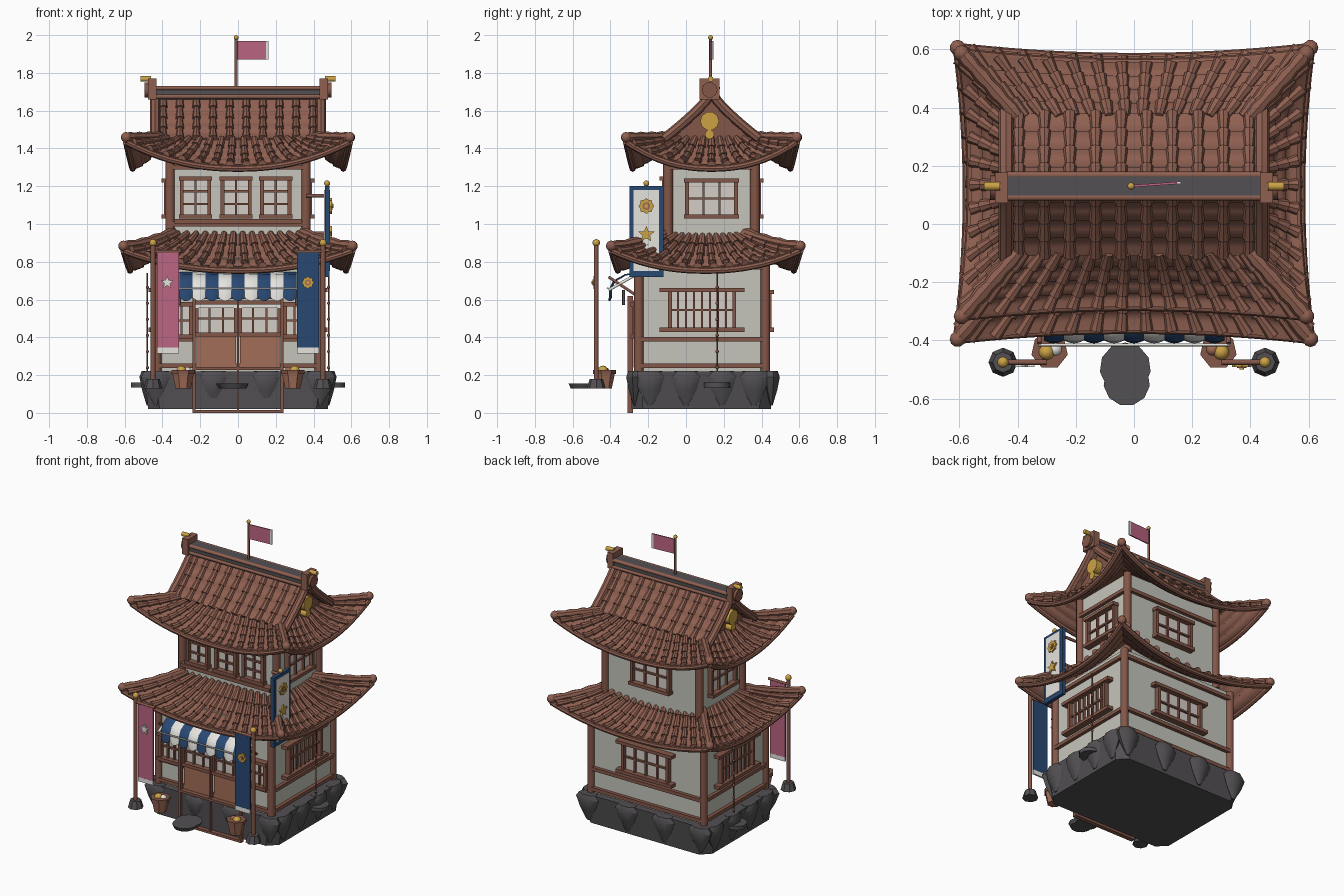
import bpy, bmesh, math
from mathutils import Matrix, Vector

if "Cube" in bpy.data.objects:
    bpy.data.objects.remove(bpy.data.objects["Cube"])

def material(name, *c):
    m = bpy.data.materials.new(name)
    m.diffuse_color = (*c, 1)
    m.use_nodes = True
    m.node_tree.nodes["Principled BSDF"].inputs["Base Color"].default_value = m.diffuse_color
    return m
ROOF = material("roof_tile_brown", .27, .115, .08)
WOOD = material("wood_brown", .23, .095, .065)
DOOR = material("door_brown", .36, .155, .095)
WALL = material("plaster", .56, .56, .50)
STONE = material("stone_grey", .085, .08, .085)
BLUE = material("cloth_blue", .022, .065, .17)
PINK = material("cloth_pink", .50, .13, .22)
GOLD = material("gold", .60, .36, .06)
WHITE = material("cloth_white", .78, .77, .73)
PANE = material("paper_pane", .66, .61, .57)
I = Matrix()

def make(name, bm, mat, M=I, recalc=True):
    bm.transform(M)
    if recalc:
        bmesh.ops.recalc_face_normals(bm, faces=bm.faces)
    for f in bm.faces:
        f.smooth = True
    for e in bm.edges:
        e.smooth = len(e.link_faces) == 2 and e.calc_face_angle(0) < math.radians(38)
    me = bpy.data.meshes.new(name)
    bm.to_mesh(me)
    bm.free()
    me.materials.append(mat)
    ob = bpy.data.objects.new(name, me)
    bpy.context.collection.objects.link(ob)
    return ob

def box(name, c, s, mat, M=I):
    bm = bmesh.new()
    bmesh.ops.create_cube(bm, size=1, matrix=Matrix.Translation(c) @ Matrix.Diagonal((*s, 1)))
    return make(name, bm, mat, M)

def sweep(bm, pts, radii, sides=8):
    pts = [Vector(p) for p in pts]
    rings = []
    for i, p in enumerate(pts):
        t = (pts[min(i + 1, len(pts) - 1)] - pts[max(i - 1, 0)]).normalized()
        a = t.cross(Vector((1, 0, 0) if abs(t.z) > .95 else (0, 0, 1))).normalized()
        b = a.cross(t)
        r = radii[i] if isinstance(radii, list) else radii
        rings.append([bm.verts.new(p + r * (a * math.cos(k * math.tau / sides) + b * math.sin(k * math.tau / sides)))
                      for k in range(sides)])
    for r0, r1 in zip(rings, rings[1:]):
        for k in range(sides):
            bm.faces.new((r0[k], r0[k - 1], r1[k - 1], r1[k]))
    bm.faces.new(rings[0])
    bm.faces.new(rings[-1][::-1])

def rod(name, p, q, r, mat, M=I, sides=10):
    bm = bmesh.new()
    rr = r if isinstance(r, list) else [r, r]
    sweep(bm, [p, q], rr, sides)
    return make(name, bm, mat, M)

def ball(name, c, r, mat, M=I):
    bm = bmesh.new()
    bmesh.ops.create_uvsphere(bm, u_segments=10, v_segments=7, radius=r, matrix=Matrix.Translation(c))
    return make(name, bm, mat, M)

def prism(name, pts, y0, y1, mat, M=I):
    # outline in local x/z, extruded along local y
    bm = bmesh.new()
    a, b = ([bm.verts.new((x, y, z)) for x, z in pts] for y in (y0, y1))
    bm.faces.new(a)
    bm.faces.new(b[::-1])
    for i in range(len(pts)):
        bm.faces.new((a[i], a[i - 1], b[i - 1], b[i]))
    return make(name, bm, mat, M)

def star(name, x, z, r, y, mat, M=I, n=5, inner=.45):
    pts = [(x + (r if i % 2 == 0 else r * inner) * math.sin(i * math.pi / n),
            z + (r if i % 2 == 0 else r * inner) * math.cos(i * math.pi / n)) for i in range(2 * n)]
    prism(name, pts, y, y - .012, mat, M)

def flower(name, x, z, r, y, M=I):
    star(name, x, z, r, y, GOLD, M, 8, .82)
    rod(name + "_ring", (x, y, z), (x, y - .015, z), r * .5, DOOR, M)
    rod(name + "_core", (x, y, z), (x, y - .02, z), r * .25, GOLD, M)

def face(k, hx, hy, cy):
    # local frame of wall k (front, right, back, left): x along, -y outward
    d = hy if k % 2 == 0 else hx
    return Matrix.Translation((0, cy, 0)) @ Matrix.Rotation(k * math.pi / 2, 4, 'Z') @ Matrix.Translation((0, -d, 0))

def window(name, M, u, z, w, h, cols, rows, ext=.0):
    box(name + "_pane", (u, -.004, z), (w, .008, h), PANE, M)
    for s in (-1, 1):
        box(name + "_jamb", (u + s * w / 2, -.015, z), (.02, .035, h), WOOD, M)
        box(name + "_rail", (u, -.02, z + s * h / 2), (w + .03 + ext, .05, .022), WOOD, M)
    for i in range(1, cols):
        box(name + "_bar", (u - w / 2 + w * i / cols, -.012, z), (.011, .022, h), WOOD, M)
    for i in range(1, rows):
        box(name + "_crossbar", (u, -.012, z - h / 2 + h * i / rows), (w, .02, .011), WOOD, M)

ROWS = 4
STEPS = [x for j in range(ROWS) for x in ((j / ROWS + .001, 0), ((j + .5) / ROWS, .005), ((j + 1) / ROWS, .01))]

def tiled(name, P, width, M):
    # pan sheet with stepped rows, plus round cover tiles down the slope
    n = round(width / .086)
    bm = bmesh.new()
    g = [[bm.verts.new(P(-1 + i / 12, t) + Vector((0, 0, h))) for t, h in STEPS] for i in range(25)]
    for a, b in zip(g, g[1:]):
        for j in range(len(STEPS) - 1):
            bm.faces.new((a[j], a[j + 1], b[j + 1], b[j]))
    ob = make(name + "_pan", bm, ROOF, M, False)
    mod = ob.modifiers.new("thickness", 'SOLIDIFY')
    mod.thickness, mod.offset = .022, -1
    bm = bmesh.new()
    for i in range(n):
        s = -1 + 2 * (i + .5) / n
        sweep(bm, [P(s, t) + Vector((0, 0, .008)) for t, h in STEPS], [.015 + h * .8 for t, h in STEPS])
    make(name + "_cover_tiles", bm, ROOF, M)

def skirt(name, hx, hy, HX, HY, cy, zi, zm, zc):
    for k in range(4):
        a, A, d, D = (hx, HX, hy, HY) if k % 2 == 0 else (hy, HY, hx, HX)
        def P(s, t):
            ze = zm + (zc - zm) * abs(s) ** 2.2
            return Vector((s * (a + (A - a) * t), -(d + (D - .035 * (1 - s * s) - d) * t),
                           zi + (ze - zi) * (1 - (1 - t) ** 1.6)))
        M = Matrix.Translation((0, cy, 0)) @ Matrix.Rotation(k * math.pi / 2, 4, 'Z')
        tiled(name, P, 2 * A, M)
        bm = bmesh.new()
        sweep(bm, [P(-1 + i / 10, .985) - Vector((0, 0, .012)) for i in range(21)], .017)
        make(name + "_eave_edge", bm, ROOF, M)
        bm = bmesh.new()
        sweep(bm, [P(1, i / 8) + Vector((0, 0, .014)) for i in range(9)], [.023 + .006 * (i % 2) for i in range(9)])
        make(name + "_hip", bm, ROOF, M)
        ball(name + "_hip_end", P(1, .985) + Vector((0, 0, .014)), .028, ROOF, M)

# stone foundation with wedge stones
bm = bmesh.new()
bmesh.ops.create_cube(bm, size=1, matrix=Matrix.Translation((0, .085, .12)) @ Matrix.Diagonal((1, .76, .2, 1)))
for v in bm.verts:
    if v.co.z < .1:
        v.co.x *= .95
        v.co.y = .08 + (v.co.y - .085) * .97
bmesh.ops.bevel(bm, geom=[e for e in bm.edges if abs(e.verts[0].co.z - e.verts[1].co.z) > .1], offset=.06, segments=1, affect='EDGES')
make("foundation", bm, STONE)
for k in range(4):
    M = face(k, .49, .375, .09)
    for u in ((-.43, -.13, .15, .43) if k % 2 == 0 else (-.28, -.09, .1, .27)):
        bm = bmesh.new()
        sweep(bm, [(0, 0, .04), (0, 0, .12), (0, 0, .19), (0, 0, .222)], [.012, .06, .088, .065], 7)
        make("wedge_stone", bm, STONE, M @ Matrix.Translation((u, .012, 0)) @ Matrix.Diagonal((1, .55, 1, 1)))

# walls, corner posts and beams of both storeys
for nm, hx, hy, cy, z0, z1, beams in (("lower", .43, .335, .085, .2, .82, (.25, .39, .77)),
                                      ("upper", .36, .23, .135, .85, 1.42, (1.0, 1.3))):
    box(nm + "_walls", (0, cy, (z0 + z1) / 2), (2 * hx, 2 * hy, z1 - z0), WALL)
    for sx in (-1, 1):
        for sy in (-1, 1):
            rod(nm + "_post", (sx * hx, cy + sy * hy, z0), (sx * hx, cy + sy * hy, z1), .026, WOOD)
    for k in range(4):
        M, w = face(k, hx, hy, cy), hx if k % 2 == 0 else hy
        for z in beams:
            if (nm == "upper" and z < 1.1 and k) or (z == .39 and k == 0):
                continue
            box(nm + "_beam", (0, -.008, z), (2 * w, .03, .024), WOOD, M)

# windows
F, R, B, L = (face(k, .43, .335, .085) for k in range(4))
f, r, b, l = (face(k, .36, .23, .135) for k in range(4))
for u in (-.225, -.01, .2):
    window("upper_front_window", f, u, 1.14, .145, .2, 2, 3)
box("upper_front_sill", (0, -.025, 1.015), (.68, .05, .025), WOOD, f)
for M in (r, l):
    window("upper_side_window", M, 0, 1.135, .26, .19, 3, 2)
window("upper_back_window", b, 0, 1.135, .28, .19, 3, 2)
window("lower_back_window", B, 0, .54, .34, .2, 4, 2, .06)
for M in (R, L):
    window("lower_side_window", M, 0, .545, .34, .21, 8, 2, .08)
for u in (-.325, .325):
    window("lower_front_window", F, u, .49, .15, .17, 3, 2)
    box("front_side_beam", (u, -.01, .39), (.2, .03, .022), WOOD, F)

# sliding doors and their long frame
for s in (-1, 1):
    box("door_panel", (s * .115, -.018, .325), (.21, .02, .17), DOOR, F)
    window("door_lattice", F, s * .115, .5, .21, .17, 3, 2)
    box("door_frame", (s * .232, -.045, .31), (.016, .03, .62), WOOD, F)
box("door_meeting_rail", (0, -.045, .31), (.01, .025, .6), WOOD, F)
for z in (.008, .235, .61):
    box("door_cross_rail", (0, -.045, z), (.47, .03, .016), WOOD, F)
box("door_valance", (0, -.03, .57), (.45, .008, .03), WHITE, F)

# striped awning with scalloped edge
for i in range(9):
    bm = bmesh.new()
    prof = [(-.255, .745), (-.32, .735), (-.38, .70), (-.398, .66), (-.4, .61)]
    rows = []
    for j in range(7):
        c = math.sin(math.pi * j / 6)
        rows.append([bm.verts.new((-.31 + (i + j / 6) * .069, y - .01 * c * n / 4, z - (.018 * c if n == 4 else 0)))
                     for n, (y, z) in enumerate(prof)])
    for p, q in zip(rows, rows[1:]):
        for n in range(4):
            bm.faces.new((p[n], p[n + 1], q[n + 1], q[n]))
    ob = make("awning_stripe", bm, WHITE if i % 2 else BLUE, I, False)
    ob.modifiers.new("thickness", 'SOLIDIFY').thickness = .008
rod("awning_cord", (-.33, -.415, .66), (.33, -.415, .66), .005, WHITE)
for s in (-1, 1):
    rod("awning_brace", (s * .325, -.26, .62), (s * .325, -.41, .72), .008, WOOD)
    rod("awning_arm", (s * .325, -.26, .735), (s * .325, -.41, .65), .008, WHITE)
    rod("awning_tassel", (s * .31, -.33, .65), (s * .31, -.33, .57), .008, STONE)

# tiled roofs
skirt("lower_roof", .34, .2, .61, .505, .105, .945, .765, .87)
skirt("upper_roof", .40, .235, .595, .455, .135, 1.45, 1.305, 1.445)
for k in (0, 2):
    def slope(s, t):
        return Vector((s * .44, -.245 * t, 1.685 - .24 * t ** .8))
    M = Matrix.Translation((0, .135, 0)) @ Matrix.Rotation(k * math.pi / 2, 4, 'Z')
    tiled("gable_roof", slope, .88, M)
    for s in (-1, 1):
        bm = bmesh.new()
        sweep(bm, [slope(s, .02 + i / 8) + Vector((0, 0, .012)) for i in range(9)], .026)
        make("verge_tiles", bm, ROOF, M)
M = Matrix.Translation((0, .135, 0)) @ Matrix.Rotation(math.pi / 2, 4, 'Z')
prism("gable_core", [(-.24, 1.42), (.24, 1.42), (.12, 1.53), (0, 1.67), (-.12, 1.53)], -.405, .405, WOOD, M)

# ridge, end ornaments and gable pendants
box("ridge", (0, .13, 1.695), (.88, .08, .07), STONE)
for s in (-1, 1):
    for z in (1.675, 1.72):
        rod("ridge_rail", (-.44, .13 + s * .038, z), (.44, .13 + s * .038, z), .012, ROOF)
    box("ridge_end_block", (s * .455, .125, 1.715), (.045, .105, .11), ROOF)
    rod("ridge_end_disc", (s * .46, .125, 1.71), (s * .495, .125, 1.71), .042, WOOD)
    rod("ridge_end_gold", (s * .46, .13, 1.768), (s * .515, .13, 1.768), .015, GOLD)
    rod("gable_medallion", (s * .40, .125, 1.545), (s * .45, .125, 1.545), .05, GOLD)
    rod("gable_pendant", (s * .40, .125, 1.475), (s * .45, .125, 1.475), .025, GOLD)

# roof flag
rod("flag_pole", (-.01, .13, 1.7), (-.01, .13, 1.985), .008, WOOD)
ball("flag_finial", (-.01, .13, 1.987), .013, GOLD)
Mf = Matrix.Translation((-.01, .13, 0)) @ Matrix.Rotation(.07, 4, 'Z')
box("roof_flag", (.08, 0, 1.92), (.155, .008, .1), PINK, Mf)
box("roof_flag_hem", (.165, 0, 1.92), (.014, .009, .1), WHITE, Mf)

# standing banners with poles, and buckets
for s, cloth in ((-1, PINK), (1, BLUE)):
    x = s * .45
    rod("banner_pole", (x, -.475, .14), (x, -.475, .89), .013, WOOD)
    ball("banner_finial", (x, -.475, .9), .02, GOLD)
    rod("banner_base", (x, -.475, .13), (x, -.475, .18), [.05, .035], STONE, sides=8)
    rod("banner_bar", (x, -.475, .855), (s * .3, -.475, .855), .009, WOOD)
    box("banner_cloth", (s * .37, -.475, .6), (.115, .01, .51), cloth)
    box("banner_hem", (s * .37, -.475, .33), (.115, .011, .03), WHITE)
    rod("bucket", (s * .29, -.435, .13), (s * .29, -.435, .225), [.042, .062], DOOR, sides=7)
    rod("bucket_rim", (s * .29, -.435, .205), (s * .29, -.435, .228), .064, WOOD, sides=7)
    ball("bucket_goods", (s * .3, -.44, .222), .028, GOLD)
    ball("bucket_goods_pale", (s * .27, -.43, .218), .025, WHITE if s < 0 else DOOR)
    # rain chains with catch stones
    rod("rain_chain", (s * .48, .165, .2), (s * .48, .165, .74), .004, WOOD)
    for i in range(6):
        ball("chain_link", (s * .48, .165, .24 + i * .085), .009, WOOD)
    rod("catch_stone", (s * .5, .165, .135), (s * .5, .165, .16), .07, STONE)
star("pink_banner_star", -.375, .69, .035, -.479, WHITE)
flower("blue_banner_flower", .37, .69, .033, -.479)

# hanging side sign
S = Matrix.Translation((.472, -.21, 0)) @ Matrix.Rotation(math.pi / 2, 4, 'Z')
box("sign_board", (0, 0, .96), (.18, .024, .48), BLUE, S)
for sg in (-1, 1):
    box("sign_face", (0, sg * .012, .965), (.135, .008, .43), WHITE, S)
flower("sign_flower", 0, 1.095, .042, -.014, S)
star("sign_star", 0, .945, .045, -.014, GOLD, S)
ball("sign_finial", (0, 0, 1.215), .016, GOLD, S)
for z in (.95, 1.15):
    rod("sign_bracket", (.36, -.14, z), (.472, -.14, z), .01, WOOD)

# stepping stones
for x, y, rad in ((-.03, -.495, .088), (-.025, -.545, .08)):
    rod("stepping_stone", (x, y, .13), (x, y, .155), [rad * .85, rad], STONE, sides=11)
